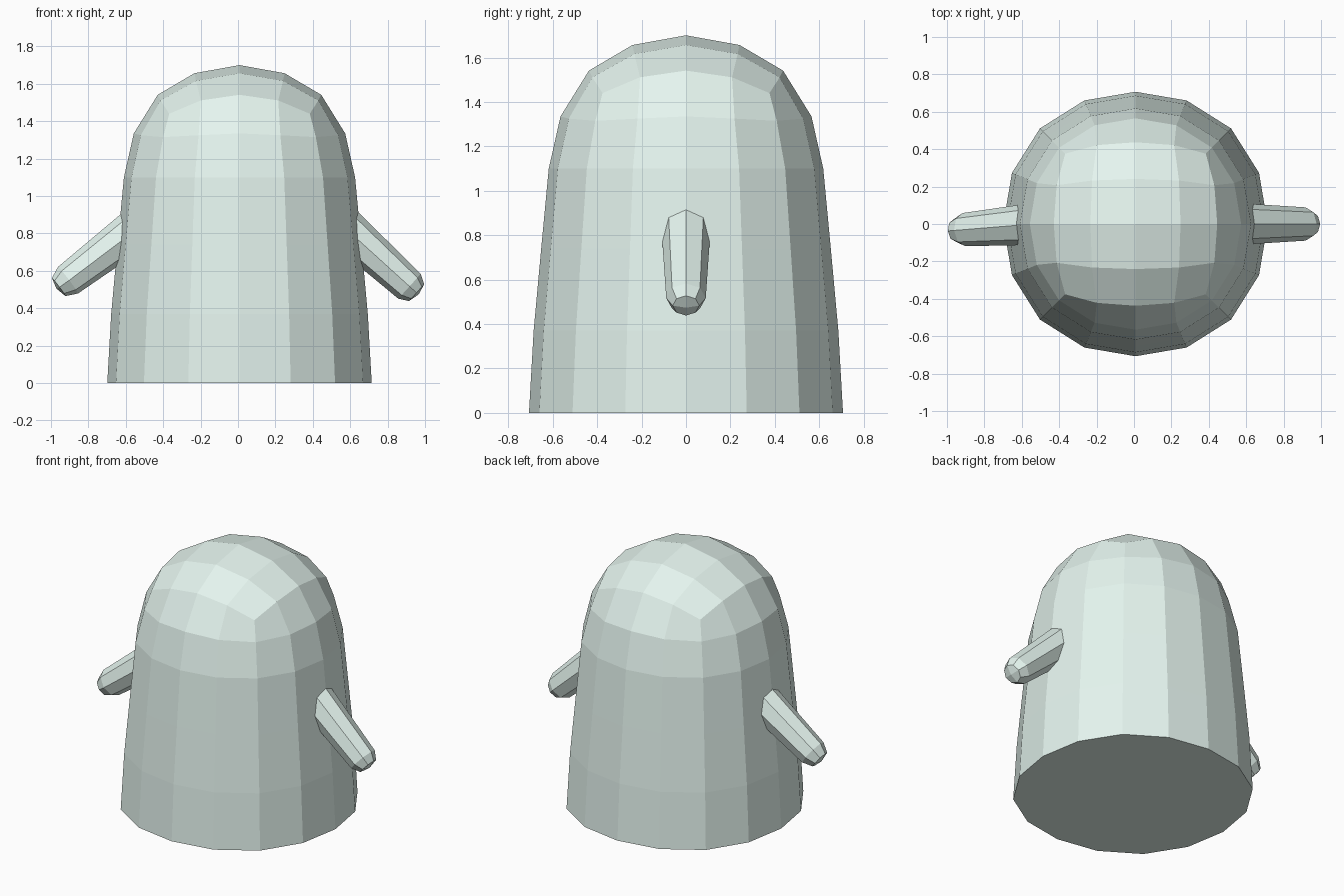
import bpy, bmesh
from math import atan2, cos, sin, pi, sqrt
from mathutils import Vector

if "Cube" in bpy.data.objects:
    bpy.data.objects.remove(bpy.data.objects["Cube"])

mint = bpy.data.materials.new("pale_mint")
mint.diffuse_color = (0.78, 0.91, 0.86, 1)
mint.use_nodes = True
mint.node_tree.nodes["Principled BSDF"].inputs["Base Color"].default_value = mint.diffuse_color


def finish(bm, name):
    bmesh.ops.recalc_face_normals(bm, faces=bm.faces)
    mesh = bpy.data.meshes.new(name)
    bm.to_mesh(mesh)
    bm.free()
    mesh.materials.append(mint)
    obj = bpy.data.objects.new(name, mesh)
    bpy.context.collection.objects.link(obj)
    return obj


def body():
    # Domed cap: a 4x4 grid bulged like a rounded cube face
    bm = bmesh.new()
    bmesh.ops.create_grid(bm, x_segments=4, y_segments=4, size=1)
    for v in bm.verts:
        a, b = v.co.x, v.co.y
        x = a * (0.497 - 0.06 * a * a) * (1 - 0.14 * b * b)
        y = b * (0.497 - 0.06 * b * b) * (1 - 0.14 * a * a)
        v.co = (x, y, 1.1 + 0.6 * sqrt(1 - (x * x + y * y) / 0.645 ** 2))

    # Sixteen-sided flaring sides: radius, height, corner dip
    for r, z, dip in [(0.565, 1.335, 0.02), (0.618, 1.1, 0),
                      (0.652, 0.74, 0), (0.686, 0.37, 0), (0.707, 0, 0)]:
        rim = [e for e in bm.edges if e.is_boundary]
        new = bmesh.ops.extrude_edge_only(bm, edges=rim)["geom"]
        for v in new:
            if isinstance(v, bmesh.types.BMVert):
                t = round(atan2(v.co.y, v.co.x) / (pi / 8)) * pi / 8
                diag = sin(2 * t) ** 2
                s = r * (1 + 0.022 * diag)
                v.co = (s * cos(t), s * sin(t), z - dip * diag)

    # Flat base
    bmesh.ops.holes_fill(bm, edges=[e for e in bm.edges if e.is_boundary], sides=0)
    obj = finish(bm, "body")
    obj.location.x = 0.008


def arm(name, base, wrist, tip):
    # Tapered eight-sided limb with a chamfered, slightly domed end
    bm = bmesh.new()
    axis = (Vector(tip) - Vector(base)).normalized()
    side = axis.cross(Vector((0, 0, 1))).normalized()
    up = side.cross(axis)
    rings = []
    for centre, r in [(base, 0.112), (wrist, 0.089), (tip, 0.06)]:
        rings.append([bm.verts.new(Vector(centre) + r * (cos(k * pi / 4) * side + sin(k * pi / 4) * up))
                      for k in range(8)])
    for lo, hi in zip(rings, rings[1:]):
        for k in range(8):
            n = (k + 1) % 8
            bm.faces.new((lo[k], lo[n], hi[n], hi[k]))
    bm.faces.new(rings[0])
    end, point = rings[-1], bm.verts.new(Vector(tip) + 0.014 * axis)
    for k in range(0, 8, 2):
        bm.faces.new((end[k], end[k + 1], end[(k + 2) % 8], point))
    finish(bm, name)


body()
arm("right_arm", (0.55, 0, 0.85), (0.917, 0, 0.517), (0.955, 0, 0.483))
arm("left_arm", (-0.54, 0, 0.83), (-0.909, -0.03, 0.55), (-0.959, -0.034, 0.513))
